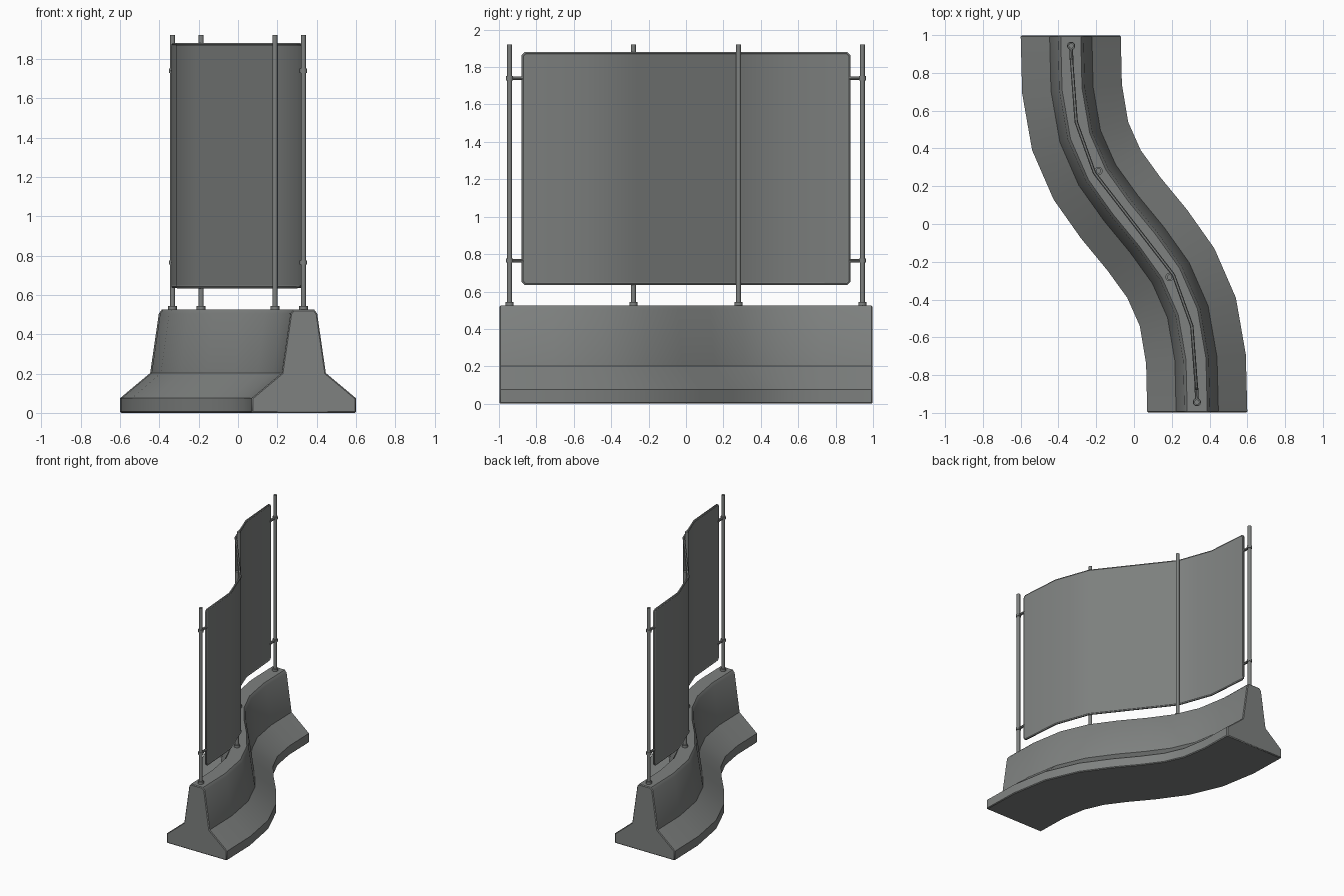
import bpy, bmesh, math
from mathutils import Vector

if "Cube" in bpy.data.objects:
    bpy.data.objects.remove(bpy.data.objects["Cube"])

grey = bpy.data.materials.new("grey")
grey.diffuse_color = (0.21, 0.22, 0.215, 1)
grey.use_nodes = True
grey.node_tree.nodes["Principled BSDF"].inputs["Base Color"].default_value = grey.diffuse_color


def finish(ob, angle=40):
    ob.data.materials.append(grey)
    bpy.ops.object.select_all(action='DESELECT')
    ob.select_set(True)
    bpy.context.view_layer.objects.active = ob
    bpy.ops.object.shade_smooth_by_angle(angle=math.radians(angle))
    return ob


def mirrored(half):
    # the plan is symmetric under a half turn
    return [Vector(p) for p in half] + [-Vector(p) for p in reversed(half)]


def sweep(name, path, section, angle=40):
    # closed section (offset, z) carried along a plan path; ends square or true
    bm = bmesh.new()
    rings = []
    n = len(path)
    for i, p in enumerate(path):
        t = path[min(i + 1, n - 1)] - path[max(i - 1, 0)]
        nrm = Vector((-t.y, t.x)).normalized()
        if i in (0, n - 1):
            nrm = Vector((1, 0))
        rings.append([bm.verts.new((p.x + nrm.x * o, p.y + nrm.y * o, z)) for o, z in section])
    m = len(section)
    for a, b in zip(rings, rings[1:]):
        for j in range(m):
            k = (j + 1) % m
            bm.faces.new((a[j], a[k], b[k], b[j]))
    bm.faces.new(rings[0])
    bm.faces.new(rings[-1][::-1])
    bmesh.ops.recalc_face_normals(bm, faces=bm.faces)
    me = bpy.data.meshes.new(name)
    bm.to_mesh(me)
    bm.free()
    ob = bpy.data.objects.new(name, me)
    bpy.context.collection.objects.link(ob)
    return finish(ob, angle)


def rod(name, a, b, r, sides=12):
    a, b = Vector(a), Vector(b)
    d = b - a
    bpy.ops.mesh.primitive_cylinder_add(vertices=sides, radius=r, depth=d.length,
                                        location=(a + b) / 2,
                                        rotation=d.to_track_quat('Z', 'Y').to_euler())
    ob = bpy.context.object
    ob.name = name
    return finish(ob)


# Concrete barrier with flared foot and chamfered top
right = [(0.265, 0.0), (0.265, 0.075), (0.112, 0.203), (0.068, 0.505), (0.053, 0.525)]
section = right + [(-o, z) for o, z in reversed(right)]
base_path = mirrored([(-0.335, 0.998), (-0.328, 0.715), (-0.285, 0.465),
                      (-0.195, 0.26), (-0.07, 0.085)])
barrier = sweep("barrier", base_path, section, 30)
bev = barrier.modifiers.new("edge_bevel", 'BEVEL')
bev.width = 0.006
bev.segments = 1
bev.limit_method = 'ANGLE'
bev.angle_limit = math.radians(60)

# Curved panel sheet
z0, z1, e = 0.642, 1.873, 0.006
plan = mirrored([(-0.331, 0.872), (-0.306, 0.54), (-0.209, 0.27)])
sweep("panel", plan, [(-e, z0), (e, z0), (e, z1), (-e, z1)], 50)

# Round rim following the panel edge, with clipped corners
c = 0.014
first = plan[0].lerp(plan[1], c / (plan[1] - plan[0]).length)
inner = [first] + plan[1:-1] + [-first]
loop = [(p.x, p.y, z1) for p in inner] + [(*plan[-1], z1 - c), (*plan[-1], z0 + c)]
loop += [(p.x, p.y, z0) for p in reversed(inner)] + [(*plan[0], z0 + c), (*plan[0], z1 - c)]
cu = bpy.data.curves.new("panel_rim", 'CURVE')
cu.dimensions = '3D'
cu.bevel_depth = 0.009
cu.bevel_resolution = 1
sp = cu.splines.new('POLY')
sp.points.add(len(loop) - 1)
for pt, co in zip(sp.points, loop):
    pt.co = (*co, 1)
sp.use_cyclic_u = True
rim = bpy.data.objects.new("panel_rim", cu)
bpy.context.collection.objects.link(rim)
bpy.ops.object.select_all(action='DESELECT')
rim.select_set(True)
bpy.context.view_layer.objects.active = rim
bpy.ops.object.convert(target='MESH')
finish(bpy.context.object, 50)

# Posts with foot collars; end posts carry clamps that hold the panel
for s in (1, -1):
    for x, y in ((-0.333, 0.943), (-0.188, 0.281)):
        x, y = x * s, y * s
        rod("post", (x, y, 0.51), (x, y, 1.922), 0.0135)
        rod("post_collar", (x, y, 0.515), (x, y, 0.543), 0.022)
    x, y = -0.333 * s, 0.943 * s
    for z in (0.765, 1.74):
        rod("clamp_ring", (x, y, z - 0.011), (x, y, z + 0.011), 0.019)
        rod("clamp_arm", (x, y, z), (-0.331 * s, 0.868 * s, z), 0.010, 8)
